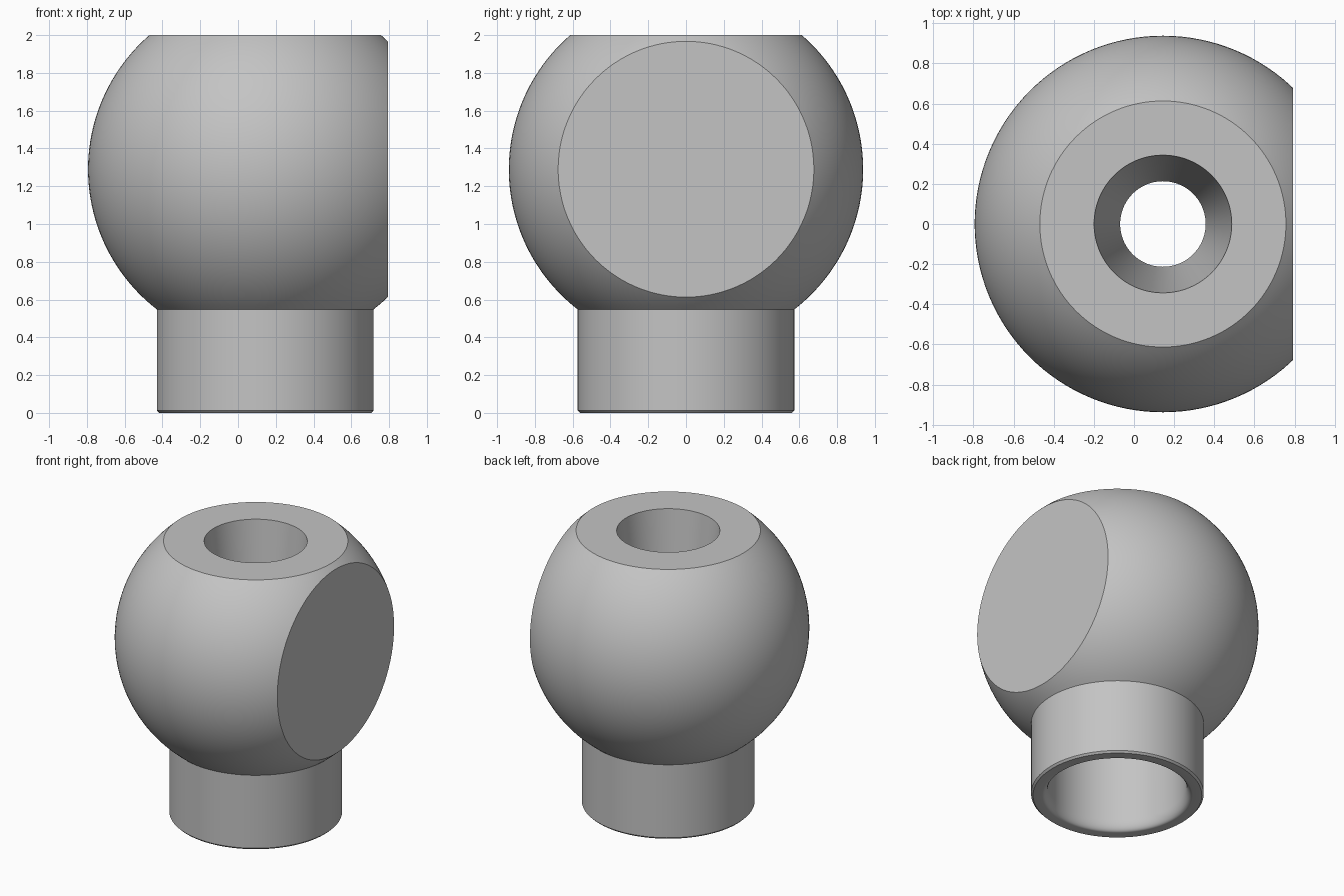
import bpy, bmesh
from math import sqrt, atan2, sin, cos, pi, radians
from mathutils import Vector

cube = bpy.data.objects.get("Cube")
if cube:
    bpy.data.objects.remove(cube, do_unlink=True)

AXIS_X, BALL_Z, BALL_R = 0.144, 1.29, 0.938
TOP_Z, SIDE_X = 2.0, 0.793
NECK_R, BORE_R, CHAMFER = 0.574, 0.46, 0.013
SEGMENTS = 128

steel = bpy.data.materials.new("grey steel")
steel.use_nodes = True
grey = (0.55, 0.55, 0.55, 1)
steel.diffuse_color = grey
steel.node_tree.nodes["Principled BSDF"].inputs["Base Color"].default_value = grey


def arc(cr, cz, rr, rz, start, end, steps):
    """Points of an elliptical arc in the radius / height plane."""
    angles = [start + (end - start) * i / steps for i in range(steps + 1)]
    return [(cr + rr * cos(a), cz + rz * sin(a)) for a in angles]


# Outer outline: chamfered neck foot, then ball up to the flat top
neck_top = BALL_Z - sqrt(BALL_R ** 2 - NECK_R ** 2)
low = atan2(neck_top - BALL_Z, NECK_R)
high = atan2(TOP_Z - BALL_Z, sqrt(BALL_R ** 2 - (TOP_Z - BALL_Z) ** 2))
profile = [(NECK_R - CHAMFER, 0), (NECK_R, CHAMFER)]
profile += arc(0, BALL_Z, BALL_R, BALL_R, low, high, 48)

# Inner outline: tapered top hole, wide neck bore, rounded mouth
profile += [(0.343, TOP_Z), (0.213, 0.72), (BORE_R, 0.72)]
profile += arc(0.5, 0.08, 0.5 - BORE_R, 0.08, pi, 1.5 * pi, 8)

# Turn the closed outline about the vertical axis
bm = bmesh.new()
verts = [bm.verts.new((r, 0, z)) for r, z in profile]
edges = [bm.edges.new((a, b)) for a, b in zip(verts, verts[1:] + verts[:1])]
bmesh.ops.spin(bm, geom=verts + edges, cent=(0, 0, 0), axis=(0, 0, 1),
               angle=2 * pi, steps=SEGMENTS, use_merge=True)
bmesh.ops.remove_doubles(bm, verts=bm.verts, dist=0.0001)
bmesh.ops.translate(bm, verts=bm.verts, vec=Vector((AXIS_X, 0, 0)))

# Slice the flat side face and close it
cut = bmesh.ops.bisect_plane(bm, geom=bm.verts[:] + bm.edges[:] + bm.faces[:],
                             plane_co=(SIDE_X, 0, 0), plane_no=(1, 0, 0),
                             clear_outer=True)
rim = [e for e in cut["geom_cut"] if isinstance(e, bmesh.types.BMEdge)]
bmesh.ops.contextual_create(bm, geom=rim)
bmesh.ops.recalc_face_normals(bm, faces=bm.faces)

mesh = bpy.data.meshes.new("ball_fitting")
bm.to_mesh(mesh)
bm.free()
mesh.materials.append(steel)
fitting = bpy.data.objects.new("ball_fitting", mesh)
bpy.context.collection.objects.link(fitting)

bpy.ops.object.select_all(action="DESELECT")
fitting.select_set(True)
bpy.context.view_layer.objects.active = fitting
bpy.ops.object.shade_smooth_by_angle(angle=radians(25))
